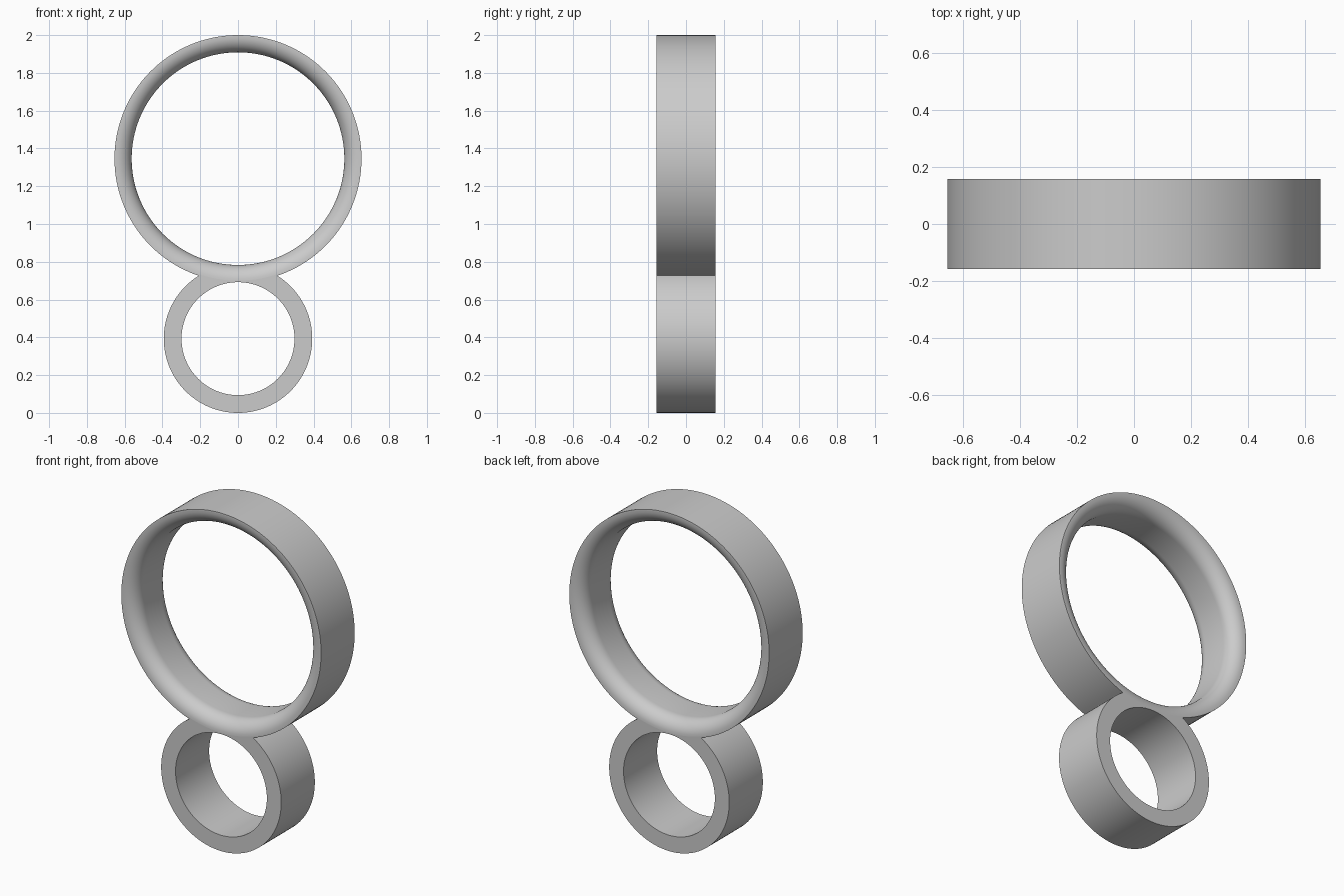
import bpy, bmesh
from math import sin, cos, pi, acos, radians

if "Cube" in bpy.data.objects:
    bpy.data.objects.remove(bpy.data.objects["Cube"])

HALF = 0.157                                  # half depth
BIG_Z, BIG_R, BIG_HOLE = 1.346, 0.654, 0.563  # large ring
SMALL_Z, SMALL_R, SMALL_HOLE = 0.393, 0.393, 0.299
FILLET = 0.083                                # rounding of the large hole
SEGS = 128

bm = bmesh.new()


def arc(radius, cz, start, end, n):
    """Points (x, z) on an arc, end point left out."""
    return [(radius * cos(start + (end - start) * i / n),
             cz + radius * sin(start + (end - start) * i / n)) for i in range(n)]


def loop(points, y):
    verts = [bm.verts.new((x, y, z)) for x, z in points]
    edges = [bm.edges.new((verts[i - 1], verts[i])) for i in range(len(verts))]
    return verts, edges


def wall(rings):
    """Smooth wall through a series of (points, y); returns the end edges."""
    loops = [loop(p, y) for p, y in rings]
    for (a, _), (b, _) in zip(loops, loops[1:]):
        for i in range(len(a)):
            bm.faces.new((a[i - 1], a[i], b[i], b[i - 1])).smooth = True
    return loops[0][1], loops[-1][1]


# Outer outline: two circles meeting in sharp notches
d = BIG_Z - SMALL_Z
big_a = acos((d * d + BIG_R ** 2 - SMALL_R ** 2) / (2 * d * BIG_R))
small_a = acos((d * d + SMALL_R ** 2 - BIG_R ** 2) / (2 * d * SMALL_R))
outline = (arc(BIG_R, BIG_Z, -pi / 2 + big_a, 1.5 * pi - big_a, SEGS)
           + arc(SMALL_R, SMALL_Z, pi / 2 + small_a, 2.5 * pi - small_a, SEGS))

# Large hole profile, rounded at both ends
steps = 12
curve = [(BIG_HOLE + FILLET * (1 - cos(pi / 2 * i / steps)),
          HALF - FILLET + FILLET * sin(pi / 2 * i / steps)) for i in range(steps + 1)]
profile = [(r, -y) for r, y in reversed(curve)] + curve

walls = [
    wall([(outline, -HALF), (outline, HALF)]),
    wall([(arc(r, BIG_Z, 0, 2 * pi, SEGS), y) for r, y in profile]),
    wall([(arc(SMALL_HOLE, SMALL_Z, 0, 2 * pi, SEGS), y) for y in (-HALF, HALF)]),
]

# Flat front and back faces
for side in (0, 1):
    rim = [e for w in walls for e in w[side]]
    bmesh.ops.triangle_fill(bm, edges=rim, use_beauty=True, use_dissolve=False)

bmesh.ops.recalc_face_normals(bm, faces=bm.faces)
for f in bm.faces:
    if abs(f.normal.y) > 0.9999:
        f.smooth = False
for e in bm.edges:
    if e.calc_face_angle(0) > radians(30):
        e.smooth = False

mesh = bpy.data.meshes.new("double_ring")
bm.to_mesh(mesh)
bm.free()
ring = bpy.data.objects.new("double_ring", mesh)
bpy.context.collection.objects.link(ring)

# Plain grey material
grey = bpy.data.materials.new("plain grey")
grey.use_nodes = True
colour = (0.6, 0.6, 0.6, 1)
grey.diffuse_color = colour
grey.node_tree.nodes["Principled BSDF"].inputs["Base Color"].default_value = colour
mesh.materials.append(grey)
